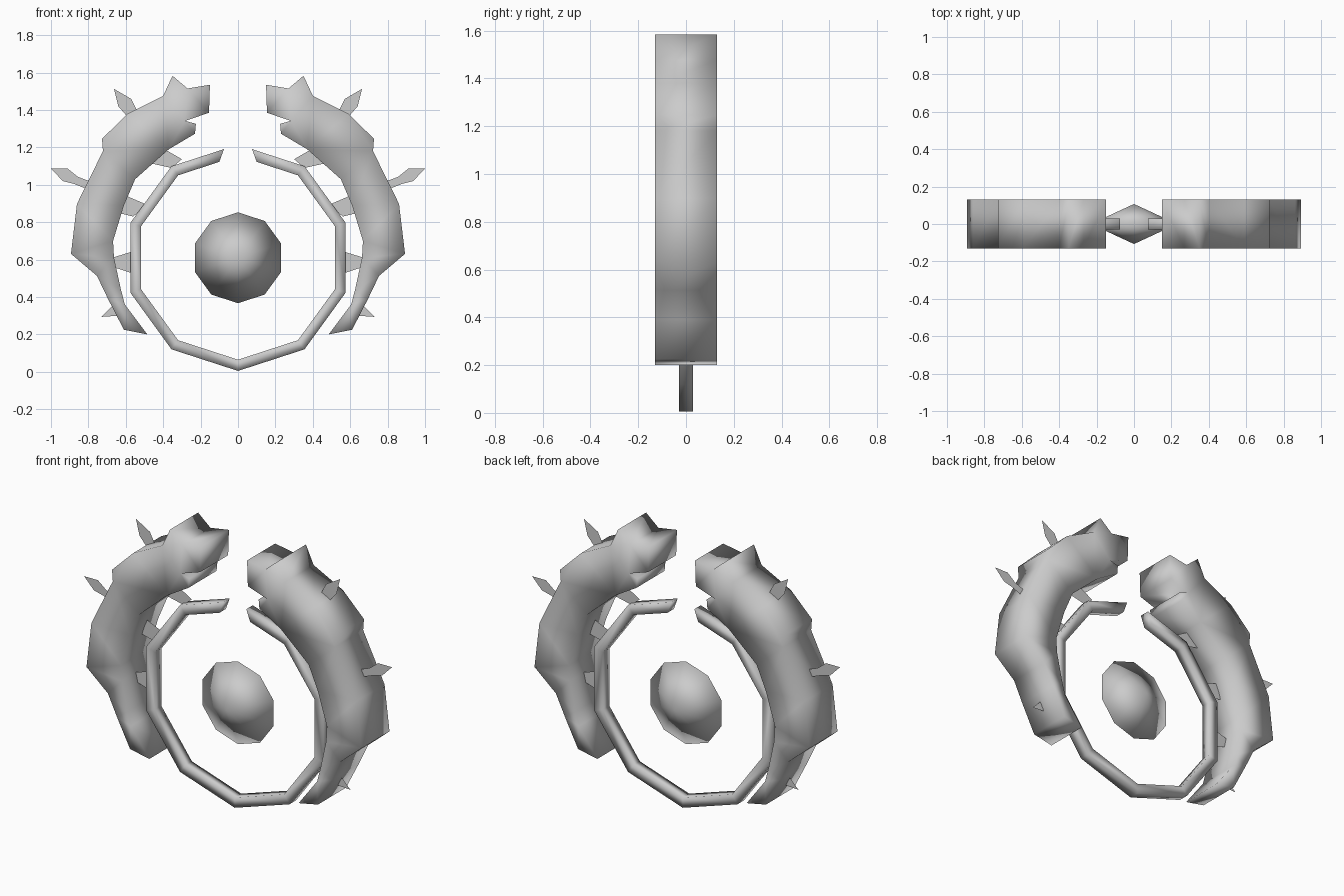
import bpy, bmesh
from math import sin, cos, radians

cube = bpy.data.objects.get("Cube")
if cube:
    bpy.data.objects.remove(cube, do_unlink=True)

GREY = (0.6, 0.6, 0.6, 1)
mat = bpy.data.materials.new("plain grey")
mat.use_nodes = True
mat.diffuse_color = GREY
mat.node_tree.nodes["Principled BSDF"].inputs["Base Color"].default_value = GREY

CENTRE_Z = 0.61


def finish(name, bm, mirror=False, smooth=True):
    mesh = bpy.data.meshes.new(name)
    bm.to_mesh(mesh)
    bm.free()
    mesh.materials.append(mat)
    for p in mesh.polygons:
        p.use_smooth = smooth
    ob = bpy.data.objects.new(name, mesh)
    bpy.context.collection.objects.link(ob)
    if mirror:
        ob.modifiers.new("mirror", 'MIRROR').use_axis[0] = True
    return ob


def prism(name, outline, half, mirror=False):
    """Extrude an x-z outline through the depth."""
    bm = bmesh.new()
    face = bm.faces.new([bm.verts.new((x, -half, z)) for x, z in outline])
    ext = bmesh.ops.extrude_face_region(bm, geom=[face], use_keep_orig=True)
    for v in ext["geom"]:
        if isinstance(v, bmesh.types.BMVert):
            v.co.y = half
    caps = [f for f in bm.faces if len(f.verts) > 4]
    bmesh.ops.triangulate(bm, faces=caps, quad_method='BEAUTY', ngon_method='BEAUTY')
    bmesh.ops.recalc_face_normals(bm, faces=bm.faces[:])
    return finish(name, bm, mirror)


def plate(name, outline):
    """Paper-thin mirrored blade in the centre plane."""
    bm = bmesh.new()
    bm.faces.new([bm.verts.new((x, 0, z)) for x, z in outline])
    return finish(name, bm, True, False)


def polar(radius, deg):
    a = radians(deg)
    return radius * cos(a), CENTRE_Z + radius * sin(a)


# Curved arms with split upper ends
prism("curved_arms", [
    (.35, 1.583), (.27, 1.515), (.15, 1.535), (.155, 1.385), (.283, 1.342),
    (.225, 1.326), (.23, 1.273), (.37, 1.19), (.55, 1.03), (.61, .89),
    (.668, .70), (.663, .61), (.626, .44), (.605, .36), (.485, .2),
    (.61, .225), (.695, .39), (.754, .513), (.893, .631), (.861, .898),
    (.722, 1.18), (.727, 1.246), (.59, 1.38), (.40, 1.476)], 0.13, True)

# Open ten-sided ring with a gap at the top
angles = range(-234, 55, 36)


def ring_edge(radius, gap):
    pts = [polar(radius, a) for a in angles]
    top = CENTRE_Z + radius - gap * 0.325
    return [(-gap, top)] + pts + [(gap, top)]


prism("open_ring", ring_edge(0.605, 0.075) + ring_edge(0.545, 0.10)[::-1], 0.03)

# Faceted core: two ten-sided cones joined at the rim
bm = bmesh.new()
rim = [bm.verts.new((x, 0, z)) for x, z in (polar(0.243, 36 * i - 90) for i in range(10))]
for y in (-0.107, 0.107):
    apex = bm.verts.new((0, y, CENTRE_Z))
    for i in range(10):
        bm.faces.new((rim[i - 1], rim[i], apex))
bmesh.ops.recalc_face_normals(bm, faces=bm.faces[:])
finish("core", bm)

# Outer spikes
plate("side_spikes", [(1, 1.086), (.91, 1.086), (.856, 1.043), (.77, 1.01),
                      (.79, .97), (.877, 1.005), (.936, 1.02)])
plate("upper_spikes", [(.663, 1.513), (.572, 1.46), (.53, 1.38), (.57, 1.34), (.64, 1.42)])
plate("lower_spikes", [(.73, .294), (.67, .355), (.64, .30)])

# Blades joining the arms to the ring
plate("lower_struts", [(.69, .605), (.575, .64), (.575, .53), (.66, .558)])
plate("middle_struts", [(.63, .955), (.49, .895), (.56, .83), (.64, .85)])
plate("upper_struts", [(.41, 1.20), (.30, 1.137), (.355, 1.09), (.49, 1.12)])
